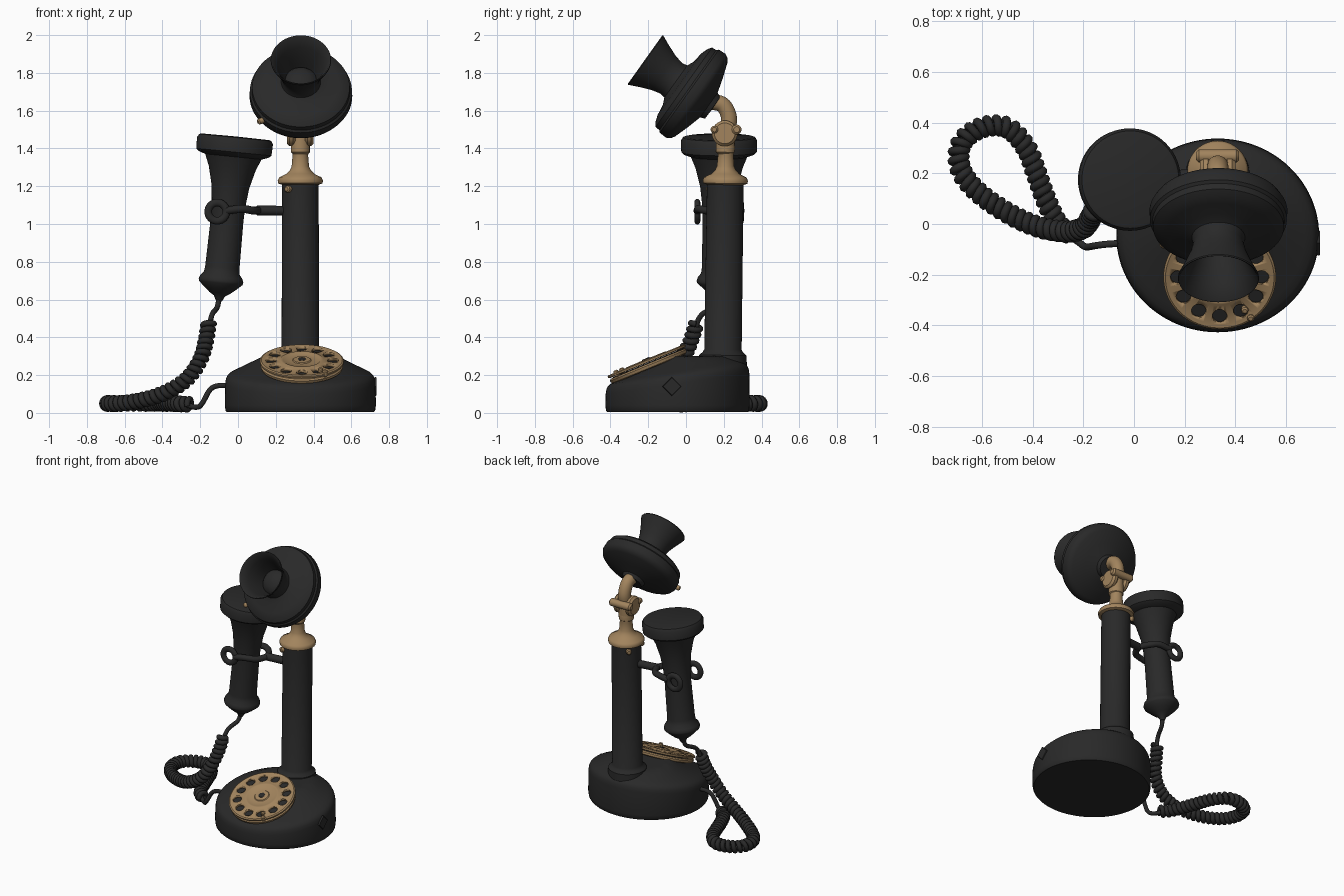
import bpy, bmesh, math
from mathutils import Vector, Matrix

if "Cube" in bpy.data.objects:
    bpy.data.objects.remove(bpy.data.objects["Cube"])

def mat(name, c):
    m = bpy.data.materials.new(name)
    m.diffuse_color = (*c, 1)
    m.use_nodes = True
    m.node_tree.nodes["Principled BSDF"].inputs["Base Color"].default_value = m.diffuse_color
    return m

BLACK = mat("black", (0.022, 0.022, 0.022))
BRASS = mat("brass", (0.36, 0.23, 0.11))

def finish(name, bm, m, angle=40):
    bmesh.ops.recalc_face_normals(bm, faces=bm.faces)
    me = bpy.data.meshes.new(name)
    bm.to_mesh(me)
    bm.free()
    me.materials.append(m)
    ob = bpy.data.objects.new(name, me)
    bpy.context.collection.objects.link(ob)
    bpy.ops.object.select_all(action='DESELECT')
    bpy.context.view_layer.objects.active = ob
    ob.select_set(True)
    bpy.ops.object.shade_smooth_by_angle(angle=math.radians(angle))
    return ob

def loft(bm, rings):
    """Bridge rings of points; cap both ends."""
    vs = [[bm.verts.new(p) for p in r] for r in rings]
    n = len(vs[0])
    for a, b in zip(vs, vs[1:]):
        for i in range(n):
            bm.faces.new((a[i], a[(i + 1) % n], b[(i + 1) % n], b[i]))
    bm.faces.new(vs[0])
    bm.faces.new(vs[-1])

def circle(n=64):
    return [(math.cos(2 * math.pi * i / n), math.sin(2 * math.pi * i / n)) for i in range(n)]

def lathe(name, prof, origin, axis, m, n=64, angle=40):
    """Spin (radius, height) points around an axis."""
    M = Matrix.Translation(origin) @ Vector(axis).to_track_quat('Z', 'Y').to_matrix().to_4x4()
    bm = bmesh.new()
    loft(bm, [[M @ Vector((max(r, .001) * c, max(r, .001) * s, h)) for c, s in circle(n)] for r, h in prof])
    return finish(name, bm, m, angle)

def rod(name, a, b, r, m, n=24):
    a, b = Vector(a), Vector(b)
    L = (b - a).length
    e = min(r * .4, L * .3)
    return lathe(name, [(r - e, 0), (r, e), (r, L - e), (r - e, L)], a, b - a, m, n)

def smooth_path(pts, k=12):
    """Catmull-Rom through the points."""
    P = [Vector(p) for p in pts]
    P = [2 * P[0] - P[1]] + P + [2 * P[-1] - P[-2]]
    out = []
    for i in range(1, len(P) - 2):
        a, b, c, d = P[i - 1:i + 3]
        for j in range(k):
            t = j / k
            out.append(.5 * (2 * b + (c - a) * t + (2 * a - 5 * b + 4 * c - d) * t * t
                             + (3 * b - a - 3 * c + d) * t ** 3))
    return out + [P[-2]]

def tube(name, pts, r, m, n=12):
    """Sweep a circle along dense points with a transported frame."""
    bm, rings, u = bmesh.new(), [], Vector((.31, .52, .79))
    for i, p in enumerate(pts):
        t = (pts[min(i + 1, len(pts) - 1)] - pts[max(i - 1, 0)]).normalized()
        u = (u - t * u.dot(t)).normalized()
        w = t.cross(u)
        rings.append([p + r * (c * u + s * w) for c, s in circle(n)])
    loft(bm, rings)
    return finish(name, bm, m, 60)

def torus(name, centre, R, r, m):
    """Ring facing the front."""
    bm = bmesh.new()
    v = [[bm.verts.new(Vector(centre) + Vector(((R + r * c) * C, r * .8 * s, (R + r * c) * S)))
          for c, s in circle(12)] for C, S in circle(32)]
    for i in range(32):
        for j in range(12):
            a, b = v[i], v[(i + 1) % 32]
            bm.faces.new((a[j], a[(j + 1) % 12], b[(j + 1) % 12], b[j]))
    return finish(name, bm, m, 60)

# Base: oval drum whose top slopes to the front under the dial
def base_ring(f, drop=0, z=None):
    out = []
    for c, s in circle(96):
        x, y = .33 + .4 * f * c, -.045 + .382 * f * s
        rim = .195 + .055 * s + (1 - f) * .18
        top = min(rim, .165 + (y + .42) * .41, .30)
        out.append((x, y, top - drop if z is None else z))
    return out

bm = bmesh.new()
loft(bm, [base_ring(.975, z=0.005), base_ring(.99, z=.012), base_ring(1, z=.04), base_ring(.995, .04),
          base_ring(.985, .018), base_ring(.965, .006)]
     + [base_ring(f) for f in (.93, .86, .78, .7, .6, .5, .4, .3, .2, .1, .01)])
finish("base", bm, BLACK)
rod("base_side_plate", (.722, -.075, .14), (.734, -.075, .14), .05, BLACK, 4).rotation_euler = (0, 0, 0)

# Column with foot flare and brass collar
lean = Vector((0, .014, 1))
lathe("column", [(.128, -.04), (.125, .015), (.108, .03), (.099, .045), (.097, .93)], (.33, .195, .29), lean, BLACK)
lathe("collar", [(.09, 0), (.117, .01), (.12, .025), (.112, .042), (.075, .06), (.055, .08), (.046, .1),
                 (.041, .16), (.05, .2), (.04, .23)], (.33, .208, 1.205), lean, BRASS)
for i, (x, y) in enumerate([(-.062, -.077), (-.07, .075)]):
    d = Vector((x, y, 0))
    c = Vector((.33, .206, 1.185))
    rod(f"collar_screw_{i}", c + d * .85, c + d * 1.2, .018, BRASS)

# Tilting joint: two cheeks, cross bar, elbow
for s in (-1, 1):
    rod(f"joint_cheek_{s}", (.33 + s * .025, .205, 1.48), (.33 + s * .07, .205, 1.48), .068, BRASS, 32)
rod("joint_core", (.33, .207, 1.36), (.33, .21, 1.53), .05, BRASS)
rod("joint_bar", (.245, .268, 1.5), (.415, .268, 1.5), .026, BRASS)
rod("joint_bolt", (.25, .15, 1.5), (.41, .15, 1.5), .02, BRASS)
tube("elbow", smooth_path([(.33, .215, 1.48), (.33, .228, 1.56), (.33, .2, 1.625), (.33, .15, 1.645),
                           (.33, .1, 1.64)]), .042, BRASS, 24)

# Transmitter: horn mouthpiece and round housing in one turned profile
lathe("mouthpiece", [(0, .15), (.04, .155), (.07, .17), (.082, .185), (.088, .165), (.1, .12), (.123, .06),
                     (.152, .003), (.158, 0), (.16, .005), (.135, .06), (.111, .12), (.099, .17), (.105, .2),
                     (.14, .216), (.2, .224), (.235, .236), (.258, .252), (.26, .278), (.27, .288), (.272, .33),
                     (.26, .352), (.24, .365), (.16, .392), (.08, .415), (.07, .44), (0, .442)],
      (.333, -.217, 1.87), (0, .815, -.58), BLACK, 80)
rod("housing_pin", (.16, -.06, 1.56), (.105, -.085, 1.54), .016, BRASS, 16)

# Earpiece, hanging slightly tilted
lathe("earpiece", [(.015, -.01), (.03, .02), (.055, .035), (.085, .06), (.115, .088), (.119, .1), (.112, .12),
                   (.095, .14), (.091, .17), (.087, .42), (.089, .5), (.1, .6), (.125, .7), (.15, .76),
                   (.185, .772), (.2, .785), (.202, .845), (.192, .862), (.18, .866), (0, .868)],
      (-.1, .175, .6), (.1, 0, 1), BLACK)

# Forked hook around the earpiece
rod("hook_arm", (.25, .195, 1.07), (.09, .177, 1.072), .026, BLACK)
for i, s in enumerate((-1, 1)):
    y = .175 + s * .115
    tube(f"hook_prong_{i}", smooth_path([(.11, .177, 1.072), (.075, .175 + s * .07, 1.072),
                                         (.02, y - s * .008, 1.08), (-.065, y, 1.07)]), .021, BLACK)
    torus(f"hook_ring_{i}", (-.11, y, 1.065), .048, .02, BLACK)

# Cord: plain ends and a tightly coiled middle
tube("cord_upper", smooth_path([(-.1, .175, .61), (-.11, .155, .56), (-.135, .09, .525), (-.148, .06, .48),
                                (-.155, .055, .43)]), .014, BLACK)
tube("cord_lower", smooth_path([(-.28, -.03, .045), (-.22, -.07, .03), (-.19, -.09, .05), (-.15, -.085, .12),
                                (-.11, -.08, .143), (-.04, -.075, .145)]), .014, BLACK)
line = smooth_path([(-.155, .055, .475), (-.17, .025, .38), (-.2, -.015, .28), (-.27, -.03, .18), (-.38, -.01, .11),
                    (-.5, .045, .07), (-.62, .13, .05), (-.685, .22, .05), (-.68, .32, .05), (-.6, .38, .05),
                    (-.5, .38, .05), (-.425, .3, .05), (-.385, .2, .05), (-.345, .09, .05), (-.3, 0, .047),
                    (-.25, -.04, .045)], 40)
coil, dist, u = [], 0, Vector((1, 0, 0))
for a, b in zip(line, line[1:]):
    t = (b - a).normalized()
    u = (u - t * u.dot(t)).normalized()
    w = t.cross(u)
    for k in range(3):
        ang = 2 * math.pi * (dist + (b - a).length * k / 3) / .033
        coil.append(a.lerp(b, k / 3) + .028 * (math.cos(ang) * u + math.sin(ang) * w))
    dist += (b - a).length
tube("coiled_cord", coil, .0165, BLACK, 8)

# Dial: lower plate, dark backing, pierced finger wheel, hub
tilt = Vector((0, -.38, .925)).normalized()
D = Vector((.338, -.2, .252))
side, up = Vector((1, 0, 0)), tilt.cross(Vector((1, 0, 0)))
lathe("dial_plate", [(.2, -.02), (.215, -.015), (.219, 0), (.212, .008), (.205, .009)], D, tilt, BRASS)
lathe("dial_backing", [(.195, 0), (.2, .011), (.19, .013)], D, tilt, BLACK)
wheel = lathe("finger_wheel", [(.212, .014), (.222, .017), (.222, .026), (.214, .031), (.2, .029), (.12, .029),
                               (.113, .034), (.1, .034), (.094, .029), (.05, .029), (.045, .034), (0, .036)],
              D, tilt, BRASS, 96)
bm = bmesh.new()
R = tilt.to_track_quat('Z', 'Y').to_matrix().to_4x4()
for c, s in circle(12):
    bmesh.ops.create_cone(bm, cap_ends=True, segments=20, radius1=.029, radius2=.029, depth=.08,
                          matrix=Matrix.Translation(D + tilt * .03 + .165 * (c * side + s * up)) @ R)
cutter = finish("hole_cutter", bm, BLACK)
cutter.hide_render = True
cutter.hide_set(True)
mod = wheel.modifiers.new("holes", 'BOOLEAN')
mod.object = cutter
mod.solver = 'EXACT'
lathe("dial_centre", [(.02, .03), (.022, .037), (.018, .039)], D, tilt, BLACK, 8)
for i, r in enumerate((0.21, 0.17)):
    q = D + r * (math.cos(-.95) * side + math.sin(-.95) * up)
    rod(f"finger_stop_{i}", q + tilt * .005, q + tilt * .042, .014, BRASS, 12)
